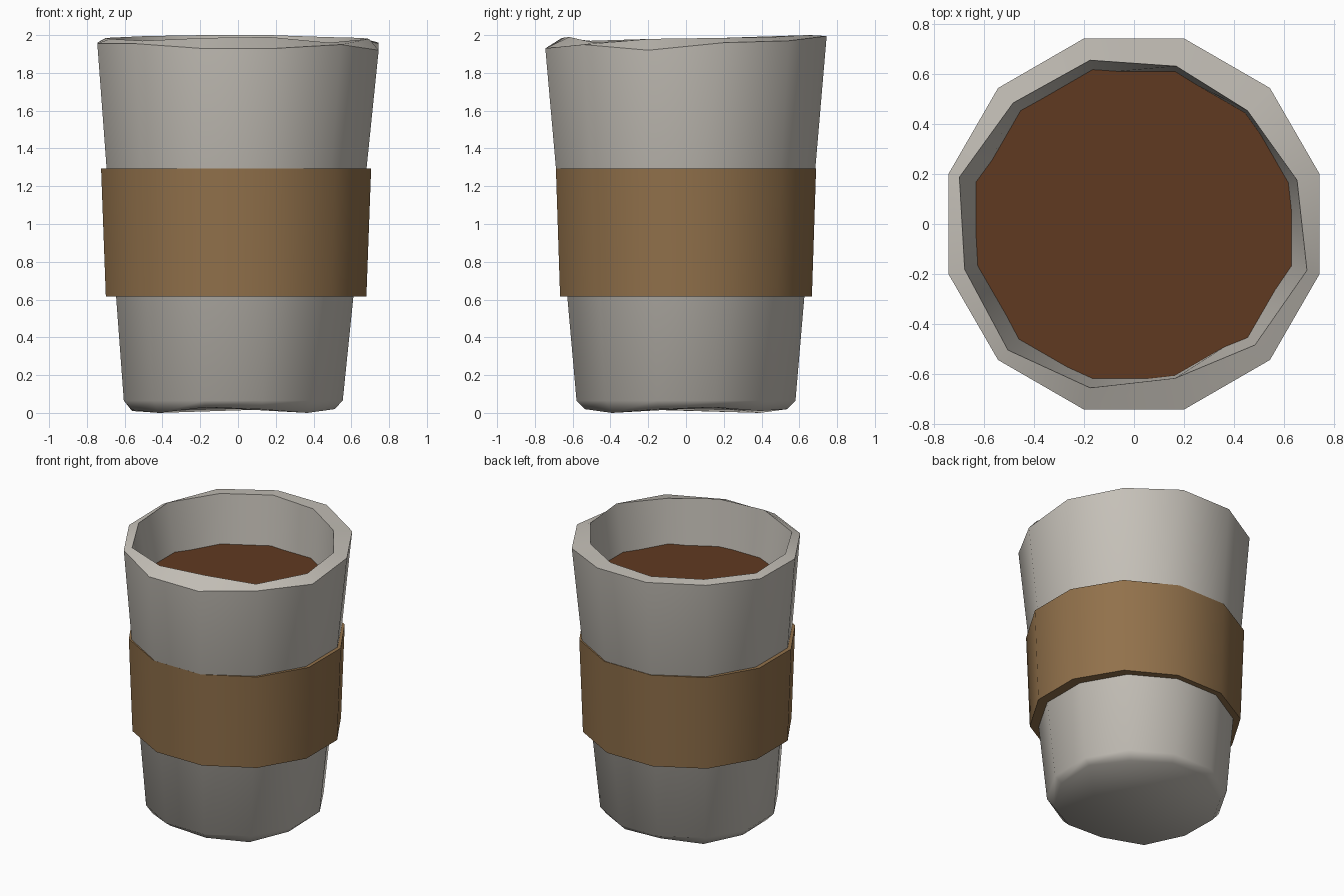
import bpy, bmesh, math
from math import sin, cos, radians

if "Cube" in bpy.data.objects:
    bpy.data.objects.remove(bpy.data.objects["Cube"])

SIDES = 12
ANGLES = [radians(15 + 30 * i) for i in range(SIDES)]


def material(name, colour):
    m = bpy.data.materials.new(name)
    m.use_nodes = True
    m.diffuse_color = (*colour, 1)
    m.node_tree.nodes["Principled BSDF"].inputs["Base Color"].default_value = (*colour, 1)
    return m


def ring(rx, z, ry=None, cx=0.0):
    """Twelve points around z; rx and z may be one value or a value per corner."""
    pts = []
    for i, a in enumerate(ANGLES):
        r = rx[i] if isinstance(rx, list) else rx
        h = z[i] if isinstance(z, list) else z
        pts.append((cx + r * cos(a), (ry or r) * sin(a), h))
    return pts


def loft(name, rings, mat, smooth, cap=True, closed=False):
    """Skin consecutive rings; cap the ends or join last ring to first."""
    bm = bmesh.new()
    loops = [[bm.verts.new(p) for p in r] for r in rings]
    pairs = list(zip(loops, loops[1:]))
    if closed:
        pairs.append((loops[-1], loops[0]))
    for low, high in pairs:
        for i in range(SIDES):
            j = (i + 1) % SIDES
            bm.faces.new((low[i], low[j], high[j], high[i]))
    if cap:
        bm.faces.new(loops[0][::-1])
        if len(loops) > 1:
            bm.faces.new(loops[-1])
    bmesh.ops.recalc_face_normals(bm, faces=bm.faces)
    if len(loops) == 1:
        for f in bm.faces:
            f.normal_update()
            if f.normal.z < 0:
                f.normal_flip()
    mesh = bpy.data.meshes.new(name)
    bm.to_mesh(mesh)
    bm.free()
    mesh.materials.append(mat)
    obj = bpy.data.objects.new(name, mesh)
    bpy.context.collection.objects.link(obj)
    bpy.ops.object.select_all(action='DESELECT')
    obj.select_set(True)
    bpy.context.view_layer.objects.active = obj
    bpy.ops.object.shade_smooth_by_angle(angle=radians(smooth))


cup_grey = material("cup_grey", (0.56, 0.53, 0.48))
card_brown = material("card_brown", (0.285, 0.165, 0.07))
coffee_brown = material("coffee_brown", (0.117, 0.042, 0.015))

# Hand-shaped unevenness of the lip and base, counter-clockwise from the left
LIP_INNER = [.677, .643, .655, .68, .686, .725, .703, .715, .68, .64, .686, .718]
LIP_HEIGHT = [1.985, 1.99, 2.0, 2.0, 1.995, 1.985, 1.98, 1.97, 1.985, 1.99, 1.96, 1.98]
EDGE_HEIGHT = [1.96, 1.97, 1.995, 1.995, 1.99, 1.96, 1.955, 1.955, 1.93, 1.93, 1.95, 1.92]
BASE_HEIGHT = [.03, .01, .02, .03, .0, .01, .015, .0, .03, .02, .0, .02]

# Cup: base, chamfer, long tapered wall, broad lip and inner wall
loft("cup", [
    ring(0.555, BASE_HEIGHT, cx=-0.025),
    ring(0.60, 0.065, cx=-0.025),
    ring(0.771, EDGE_HEIGHT),
    ring(LIP_INNER, LIP_HEIGHT),
    ring(0.625, 1.5),
], cup_grey, 64)

# Cardboard sleeve, slightly wider than deep
loft("sleeve", [
    ring(0.714, 0.615, ry=0.690, cx=-0.01),
    ring(0.740, 1.293, ry=0.713, cx=-0.01),
    ring(0.670, 1.293, ry=0.670),
    ring(0.600, 0.615, ry=0.600),
], card_brown, 40, cap=False, closed=True)

# Coffee surface, tucked into the inner wall
loft("coffee", [ring(0.665, 1.645)], coffee_brown, 30)
